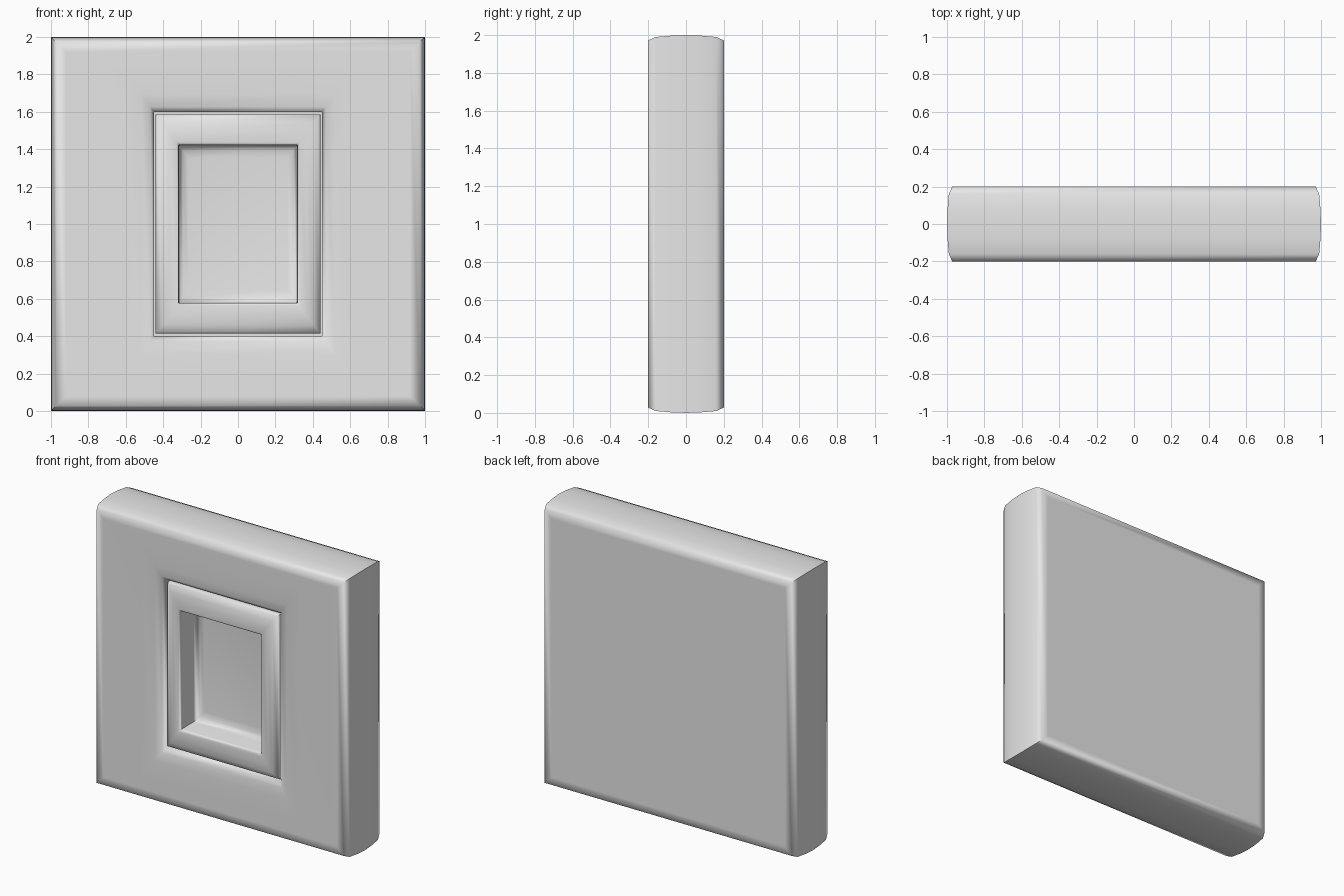
import bpy
import bmesh
import math

cube = bpy.data.objects.get("Cube")
if cube:
    bpy.data.objects.remove(cube, do_unlink=True)

MID = 1.0        # height of the panel centre
TALL = 4 / 3     # window height over width

# Single plain grey
grey = bpy.data.materials.new("light_grey")
grey.use_nodes = True
grey.diffuse_color = (0.8, 0.8, 0.8, 1)
grey.node_tree.nodes["Principled BSDF"].inputs["Base Color"].default_value = (0.8, 0.8, 0.8, 1)


def loft_rectangles(name, rings):
    """Closed solid through rectangles given as (half width, depth y, height ratio)."""
    bm = bmesh.new()
    loops = []
    for half, y, ratio in rings:
        loops.append([bm.verts.new((sx * half, y, MID + sz * half * ratio))
                      for sx, sz in ((-1, -1), (1, -1), (1, 1), (-1, 1))])
    for a, b in zip(loops, loops[1:]):
        for i in range(4):
            j = (i + 1) % 4
            bm.faces.new((a[i], a[j], b[j], b[i]))
    bm.faces.new(loops[0])
    bm.faces.new(loops[-1])
    bmesh.ops.recalc_face_normals(bm, faces=bm.faces[:])
    mesh = bpy.data.meshes.new(name)
    bm.to_mesh(mesh)
    bm.free()
    mesh.materials.append(grey)
    obj = bpy.data.objects.new(name, mesh)
    bpy.context.collection.objects.link(obj)
    bpy.ops.object.select_all(action='DESELECT')
    obj.select_set(True)
    bpy.context.view_layer.objects.active = obj
    bpy.ops.object.shade_smooth_by_angle(angle=math.radians(70))
    return obj


# Block: bulged rim, flat front and back, front dipping into a pocket
rim = [(0.92, 0.2), (0.972, 0.2), (0.99, 0.16), (0.997, 0.08)]
outside = [(h, y, 1) for h, y in rim] + [(1, 0, 1)]
outside += [(h, -y, 1) for h, y in reversed(rim)]
pocket = [(0.62, -0.2), (0.52, -0.196), (0.47, -0.184), (0.45, -0.16), (0.45, 0.05)]
loft_rectangles("wall_block", outside + [(h, y, TALL) for h, y in pocket])

# Frame with rounded moulding and a sunken tray
moulding = [(0.44, 0.04), (0.44, -0.155), (0.434, -0.17), (0.405, -0.189),
            (0.37, -0.198), (0.328, -0.2), (0.319, -0.194), (0.316, -0.18)]
tray = [(0.316, -0.05), (0.31, -0.02), (0.295, -0.006), (0.265, 0)]
loft_rectangles("window_frame", [(h, y, TALL) for h, y in moulding + tray])
